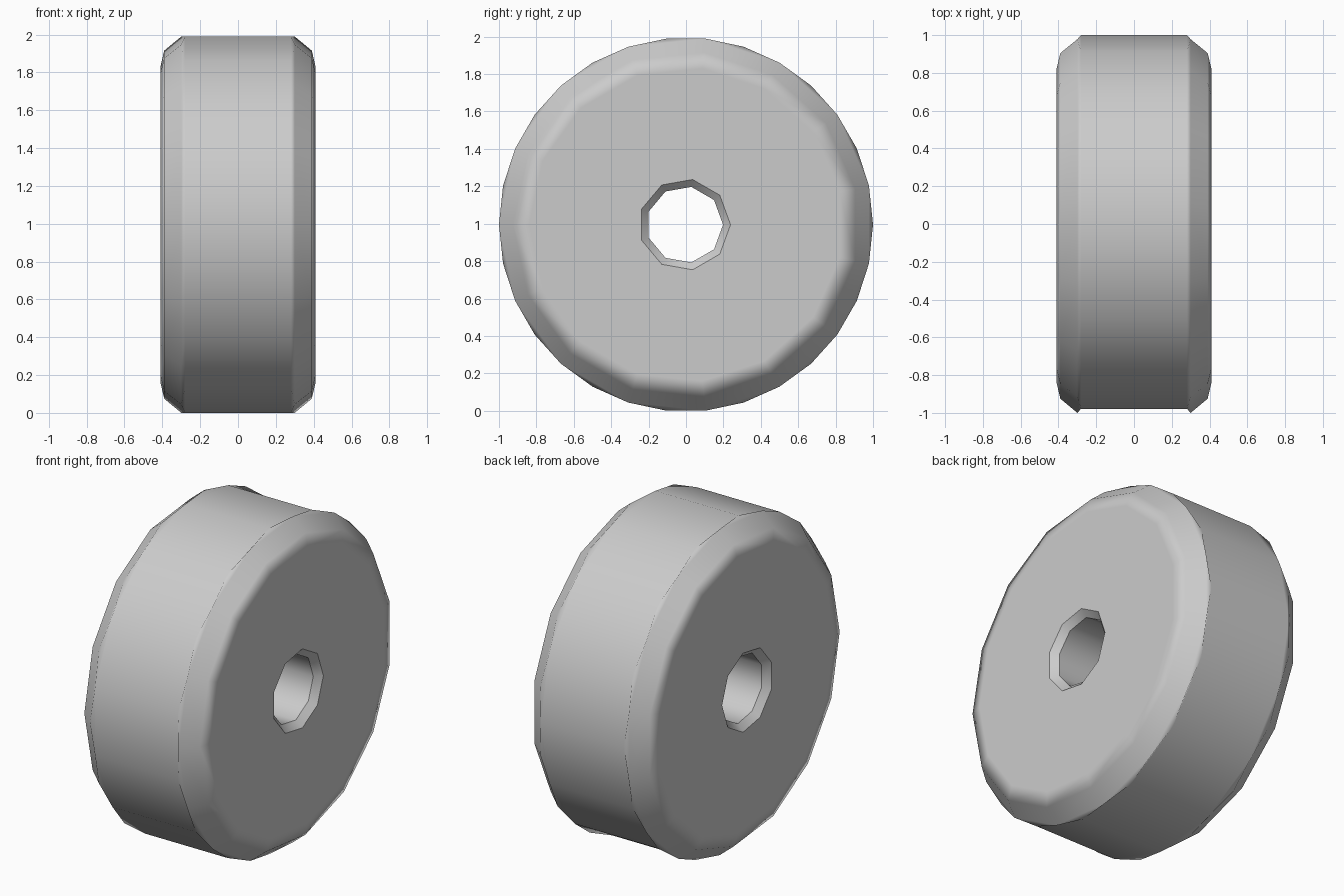
import bpy, bmesh
from math import cos, sin, pi

if "Cube" in bpy.data.objects:
    bpy.data.objects.remove(bpy.data.objects["Cube"])

CZ = 0.995
bm = bmesh.new()


def ring(n, x, r, turn=0.0, cy=0.0):
    return [bm.verts.new((x, cy + r * cos((i + turn) * 2 * pi / n),
                          CZ + r * sin((i + turn) * 2 * pi / n))) for i in range(n)]


def skin(a, b):
    n = len(a)
    for i in range(n):
        j = (i + 1) % n
        bm.faces.new((a[i], a[j], b[j], b[i]))


def loop_edges(v):
    return [bm.edges.get((v[i], v[i - 1])) for i in range(len(v))]


def side(s):
    # Tread edge, staggered shoulder rings and chamfered hole of one side
    tread = ring(15, s * 0.28, 1.0)
    shoulder = [ring(15, s * x, r, 0.5) for x, r in ((0.30, 1.0), (0.39, 0.925), (0.41, 0.84))]
    b = shoulder[0]
    for i in range(15):
        j = (i + 1) % 15
        bm.faces.new((tread[i], tread[j], b[i]))
        bm.faces.new((b[i], tread[j], b[j]))
    skin(b, shoulder[1])
    skin(shoulder[1], shoulder[2])
    mouth = ring(9, s * 0.41, 0.245, cy=-0.007)
    bore = ring(9, s * 0.37, 0.205, cy=-0.007)
    skin(mouth, bore)
    # Flat side wall
    bmesh.ops.bridge_loops(bm, edges=loop_edges(shoulder[2]) + loop_edges(mouth))
    return tread, mouth, bore


left, right = side(-1), side(1)
skin(left[0], right[0])   # tread
skin(left[2], right[2])   # axle bore

bmesh.ops.recalc_face_normals(bm, faces=bm.faces)
for f in bm.faces:
    f.smooth = True
for s in (left, right):
    for e in loop_edges(s[1]) + loop_edges(s[2]):
        e.smooth = False

mesh = bpy.data.meshes.new("wheel")
bm.to_mesh(mesh)
bm.free()
wheel = bpy.data.objects.new("wheel", mesh)
bpy.context.collection.objects.link(wheel)

# Keep the side walls shading flat while the shoulders stay soft
wn = wheel.modifiers.new("soft_shoulders", 'WEIGHTED_NORMAL')
wn.keep_sharp = True
wn.weight = 100
